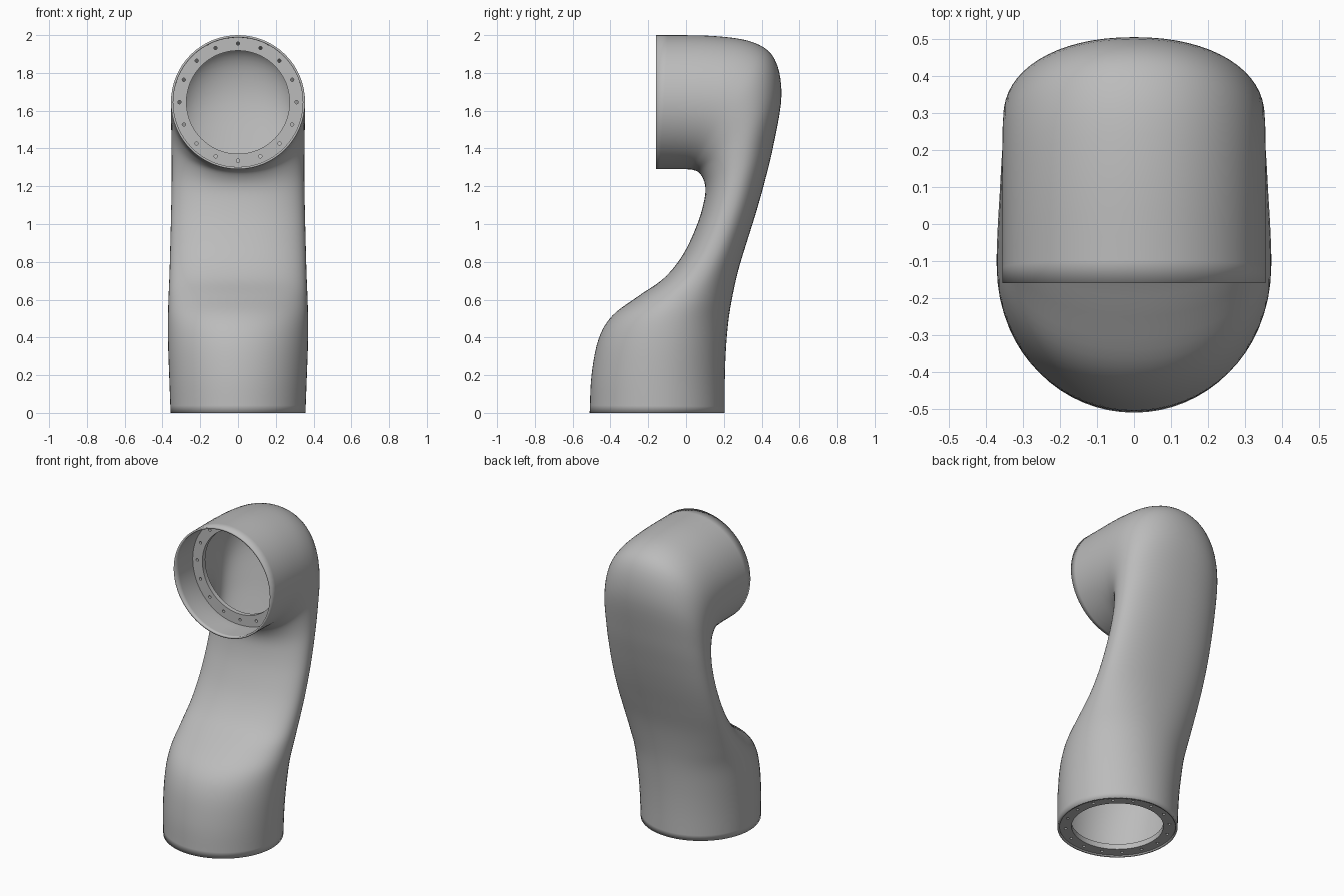
import bpy, bmesh, math
from mathutils import Vector, Matrix

cube = bpy.data.objects.get("Cube")
if cube:
    bpy.data.objects.remove(cube, do_unlink=True)

grey = bpy.data.materials.new("light grey")
grey.use_nodes = True
grey.diffuse_color = (0.5, 0.5, 0.5, 1)
grey.node_tree.nodes["Principled BSDF"].inputs["Base Color"].default_value = (0.5, 0.5, 0.5, 1)


def make_object(name, bm):
    bmesh.ops.recalc_face_normals(bm, faces=bm.faces[:])
    mesh = bpy.data.meshes.new(name)
    bm.to_mesh(mesh)
    bm.free()
    mesh.materials.append(grey)
    ob = bpy.data.objects.new(name, mesh)
    bpy.context.collection.objects.link(ob)
    return ob


def smooth(ob):
    bpy.ops.object.select_all(action='DESELECT')
    ob.select_set(True)
    bpy.context.view_layer.objects.active = ob
    bpy.ops.object.shade_smooth_by_angle(angle=math.radians(35))


def catmull(a, b, c, d, t):
    return 0.5 * (2 * b + (c - a) * t + (2 * a - 5 * b + 4 * c - d) * t * t
                  + (3 * b - a - 3 * c + d) * t ** 3)


# Sections of the bent tube: front y, z, back y, z, half width
SECTIONS = [
    (-.51, 0, .205, 0, .357), (-.50, .2, .205, .17, .364),
    (-.463, .39, .21, .32, .37), (-.39, .515, .222, .47, .371),
    (-.25, .62, .242, .6, .368), (-.115, .715, .275, .75, .363),
    (-.015, .84, .32, .9, .359), (.06, 1.0, .37, 1.06, .355),
    (.097, 1.13, .415, 1.22, .352), (.1, 1.21, .463, 1.42, .351),
    (.073, 1.268, .505, 1.68, .353), (.035, 1.287, .47, 1.87, .355),
    (0, 1.29, .36, 1.96, .355), (-.06, 1.29, .15, 1.995, .355),
    (-.16, 1.29, -.16, 2, .355),
]
SIDES, STEPS = 64, 5


def section_ring(bm, row, bulge):
    fy, fz, by, bz, w = row
    front, back = Vector((0, fy, fz)), Vector((0, by, bz))
    mid, half = (front + back) / 2, (back - front) / 2
    ring = []
    for i in range(SIDES):
        a = math.tau * i / SIDES
        c, s = math.cos(a), math.sin(a)
        p = 2 / bulge
        x = math.copysign(abs(c) ** p, c) * w
        k = math.copysign(abs(s) ** p, s)
        ring.append(bm.verts.new(mid + half * k + Vector((x, 0, 0))))
    return ring


# Hollow arm shell, lofted through the sections
bm = bmesh.new()
rows = [Vector(r) for r in SECTIONS]
last = len(rows) - 1
rings = []
for i in range(last):
    a = rows[i - 1] if i else 2 * rows[0] - rows[1]
    d = rows[i + 2] if i + 2 <= last else 2 * rows[last] - rows[last - 1]
    for k in range(STEPS):
        t = k / STEPS
        u = (i + t) / last
        bulge = 2 + 0.25 * math.sin(math.pi * u) ** 2
        rings.append(section_ring(bm, catmull(a, rows[i], rows[i + 1], d, t), bulge))
rings.append(section_ring(bm, rows[last], 2))
for r0, r1 in zip(rings, rings[1:]):
    for i in range(SIDES):
        j = (i + 1) % SIDES
        bm.faces.new((r0[i], r0[j], r1[j], r1[i]))
shell = make_object("arm_shell", bm)
solid = shell.modifiers.new("wall", 'SOLIDIFY')
solid.thickness = 0.012
solid.offset = -1
smooth(shell)


# Bolted mounting rings inside both openings
def flange(name, matrix, thickness, outer=0.349, inner=0.273, bolts=16):
    bm = bmesh.new()
    loops = [[bm.verts.new((r * math.cos(math.tau * i / SIDES),
                            r * math.sin(math.tau * i / SIDES), z))
              for i in range(SIDES)]
             for r, z in ((inner, 0), (outer, 0), (outer, thickness), (inner, thickness))]
    for n in range(4):
        p, q = loops[n], loops[(n + 1) % 4]
        for i in range(SIDES):
            j = (i + 1) % SIDES
            bm.faces.new((p[i], p[j], q[j], q[i]))
    ring = make_object(name, bm)

    bm = bmesh.new()
    for i in range(bolts):
        a = math.tau * i / bolts
        place = Matrix.Translation((0.31 * math.cos(a), 0.31 * math.sin(a), thickness / 2))
        bmesh.ops.create_cone(bm, cap_ends=True, segments=12, radius1=0.009,
                              radius2=0.009, depth=thickness * 3, matrix=place)
    cutter = make_object(name + "_hole_cutter", bm)
    cutter.hide_render = True
    cutter.hide_viewport = True
    cutter.display_type = 'WIRE'
    ring.matrix_world = cutter.matrix_world = matrix
    cut = ring.modifiers.new("bolt_holes", 'BOOLEAN')
    cut.operation = 'DIFFERENCE'
    cut.solver = 'EXACT'
    cut.object = cutter
    smooth(ring)


flange("base_flange", Matrix.Translation((0, -0.1525, 0.008)), 0.035)
flange("head_flange", Matrix.Translation((0, 0.02, 1.645))
       @ Matrix.Rotation(-math.pi / 2, 4, 'X'), 0.03)
